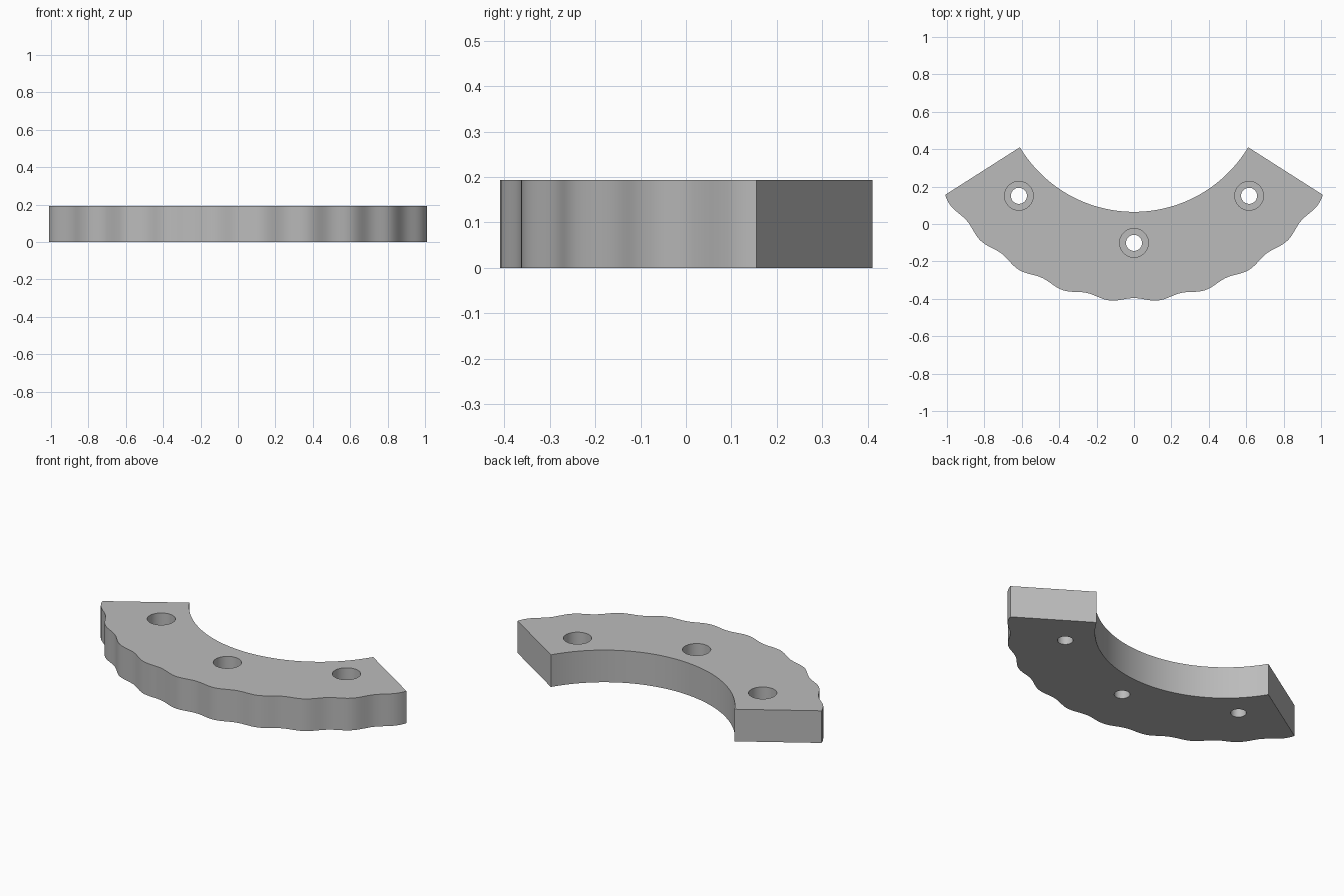
import bpy, bmesh, math

if "Cube" in bpy.data.objects:
    bpy.data.objects.remove(bpy.data.objects["Cube"])

HEIGHT = 0.193
CENTRE_Y = 0.777            # common centre of both arcs
INNER_R = 0.712
OUTER_R, WAVE = 1.183, 0.010
PITCH = math.radians(12.4)  # angle of one scallop
INNER_END, OUTER_END = math.radians(59.0), math.radians(58.4)

grey = bpy.data.materials.new("light grey")
grey.diffuse_color = (0.5, 0.5, 0.5, 1)
grey.use_nodes = True
grey.node_tree.nodes["Principled BSDF"].inputs["Base Color"].default_value = grey.diffuse_color


def polar(radius, angle):
    """Point on an arc, angle measured from straight forward (-y)."""
    return radius * math.sin(angle), CENTRE_Y - radius * math.cos(angle)


def prism(name, points, z0, z1):
    bm = bmesh.new()
    base = bm.faces.new([bm.verts.new((x, y, z0)) for x, y in points])
    top = bmesh.ops.extrude_face_region(bm, geom=[base])["geom"]
    verts = [v for v in top if isinstance(v, bmesh.types.BMVert)]
    bmesh.ops.translate(bm, verts=verts, vec=(0, 0, z1 - z0))
    bmesh.ops.recalc_face_normals(bm, faces=bm.faces)
    mesh = bpy.data.meshes.new(name)
    bm.to_mesh(mesh)
    bm.free()
    mesh.materials.append(grey)
    obj = bpy.data.objects.new(name, mesh)
    bpy.context.collection.objects.link(obj)
    return obj


def disc(x, y, radius, n=48):
    return [(x + radius * math.cos(i * math.tau / n),
             y + radius * math.sin(i * math.tau / n)) for i in range(n)]


# Curved plate: scalloped outer edge, plain inner arc
outline = []
for i in range(121):
    a = OUTER_END * (i / 60 - 1)
    outline.append(polar(OUTER_R - WAVE * math.cos(math.tau * a / PITCH), a))
for i in range(65):
    outline.append(polar(INNER_R, INNER_END * (1 - i / 32)))
plate = prism("curved_plate", outline, 0, HEIGHT)

# Three counterbored bolt holes
bpy.context.view_layer.objects.active = plate
plate.select_set(True)
for angle in (-44.5, 0, 44.5):
    x, y = polar(0.878, math.radians(angle))
    for radius, z0 in ((0.077, 0.085), (0.043, -0.1)):
        cutter = prism("hole_cutter", disc(x, y, radius), z0, HEIGHT + 0.1)
        cutter.hide_render = True
        mod = plate.modifiers.new("hole", 'BOOLEAN')
        mod.operation = 'DIFFERENCE'
        mod.solver = 'EXACT'
        mod.object = cutter
        bpy.ops.object.modifier_apply(modifier=mod.name)
        bpy.data.objects.remove(cutter)

bpy.ops.object.shade_smooth_by_angle(angle=math.radians(30))
